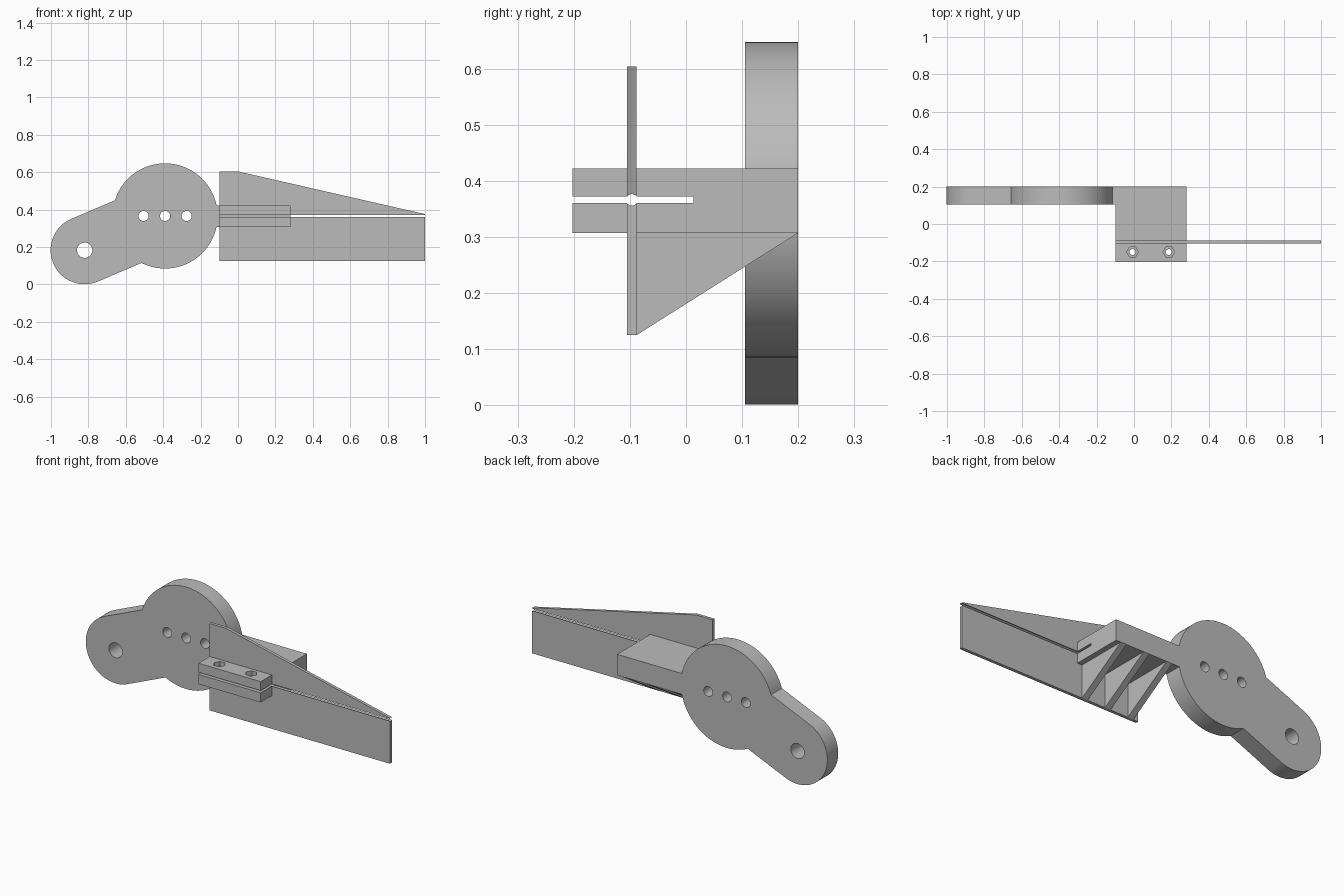
import bpy, bmesh, math
from mathutils import Vector

if "Cube" in bpy.data.objects:
    bpy.data.objects.remove(bpy.data.objects["Cube"])

grey = bpy.data.materials.new("plain grey")
grey.use_nodes = True
COLOUR = (0.5, 0.5, 0.5, 1)
grey.diffuse_color = COLOUR
grey.node_tree.nodes["Principled BSDF"].inputs["Base Color"].default_value = COLOUR

PLACE = {
    "x": lambda a, b, t: (t, a, b),
    "y": lambda a, b, t: (a, t, b),
    "z": lambda a, b, t: (a, b, t),
}


def prism(name, outline, axis, lo, hi):
    """Extrude a closed 2D outline along an axis from lo to hi."""
    place = PLACE[axis]
    bm = bmesh.new()
    base = bm.faces.new([bm.verts.new(place(a, b, lo)) for a, b in outline])
    grown = bmesh.ops.extrude_face_region(bm, geom=[base])["geom"]
    shift = Vector(place(0, 0, hi - lo))
    bmesh.ops.translate(bm, vec=shift, verts=[v for v in grown if isinstance(v, bmesh.types.BMVert)])
    bmesh.ops.recalc_face_normals(bm, faces=bm.faces)
    mesh = bpy.data.meshes.new(name)
    bm.to_mesh(mesh)
    bm.free()
    obj = bpy.data.objects.new(name, mesh)
    mesh.materials.append(grey)
    bpy.context.collection.objects.link(obj)
    return obj


def arc(centre, radius, start, end, steps):
    angles = [start + (end - start) * i / steps for i in range(steps + 1)]
    return [(centre[0] + radius * math.cos(t), centre[1] + radius * math.sin(t)) for t in angles]


def rod(centre, radius, axis, lo, hi, sides=40):
    return prism("cutter", arc(centre, radius, 0, math.tau, sides)[:-1], axis, lo, hi)


def rect(a0, b0, a1, b1):
    return [(a0, b0), (a1, b0), (a1, b1), (a0, b1)]


def activate(obj):
    bpy.ops.object.select_all(action="DESELECT")
    obj.select_set(True)
    bpy.context.view_layer.objects.active = obj


def cut(obj, cutters):
    activate(obj)
    for cutter in cutters:
        cutter.hide_render = True
        mod = obj.modifiers.new("cut", "BOOLEAN")
        mod.operation, mod.solver, mod.object = "DIFFERENCE", "EXACT", cutter
        bpy.ops.object.modifier_apply(modifier=mod.name)
        bpy.data.objects.remove(cutter)


# Round plate with a tapering-free rounded arm, drawn as one outline
HUB, HUB_R = (-0.39, 0.366), 0.281
END, END_R = (-0.82, 0.183), 0.182
lean = math.atan2(HUB[1] - END[1], HUB[0] - END[0])
meet = math.pi - math.asin(END_R / HUB_R)
outline = arc(HUB, HUB_R, lean - meet, lean + meet, 96)
outline += arc(END, END_R, lean + math.pi / 2, lean + 1.5 * math.pi, 48)
arm = prism("round_arm_plate", outline, "y", 0.105, 0.2)
holes = [rod((HUB[0] + dx, HUB[1]), 0.027, "y", 0, 0.3) for dx in (-0.115, 0, 0.115)]
cut(arm, holes + [rod(END, 0.041, "y", 0, 0.3)])

# Clamp block with an open slot at the front
X0, X1, Z0, Z1 = -0.1, 0.28, 0.307, 0.422
SLOT0, SLOT1 = 0.36, 0.372
block = prism("clamp_block", [(-0.202, Z0), (0.2, Z0), (0.2, Z1), (-0.202, Z1), (-0.202, SLOT1),
                              (0.013, SLOT1), (0.013, SLOT0), (-0.202, SLOT0)], "x", X0, X1)
prism("plate_joint", rect(0.105, Z0, 0.2, Z1), "x", -0.117, X0)

# Thin blades above and below the slot
Y0, Y1 = -0.105, -0.088
upper = prism("upper_blade", [(X0, SLOT1), (1, SLOT1), (1, 0.376), (0, 0.604), (X0, 0.604)], "y", Y0, Y1)
lower = prism("lower_blade", rect(X0, 0.125, 1, SLOT0), "y", Y0, Y1)

# Shallow groove running along the slot
for part in (block, upper, lower):
    cut(part, [rod(((Y0 + Y1) / 2, 0.366), 0.0105, "x", -0.2, 1.1, 16)])

# Bolt holes with six-sided nut pockets
for x in (-0.008, 0.186):
    cut(block, [rod((x, -0.15), 0.016, "z", 0.2, 0.5, 24),
                rod((x, -0.15), 0.031, "z", 0.397, 0.5, 6)])

# Triangular ribs under the block
for i in (-1, 0, 1):
    x = (X0 + X1) / 2 + i * 0.143
    prism("support_rib", [(Y1, 0.125), (0.2, Z0), (Y1, Z0)], "x", x - 0.0175, x + 0.0175)

for obj in (arm, block, upper, lower):
    activate(obj)
    bpy.ops.object.shade_smooth_by_angle(angle=math.radians(30))
